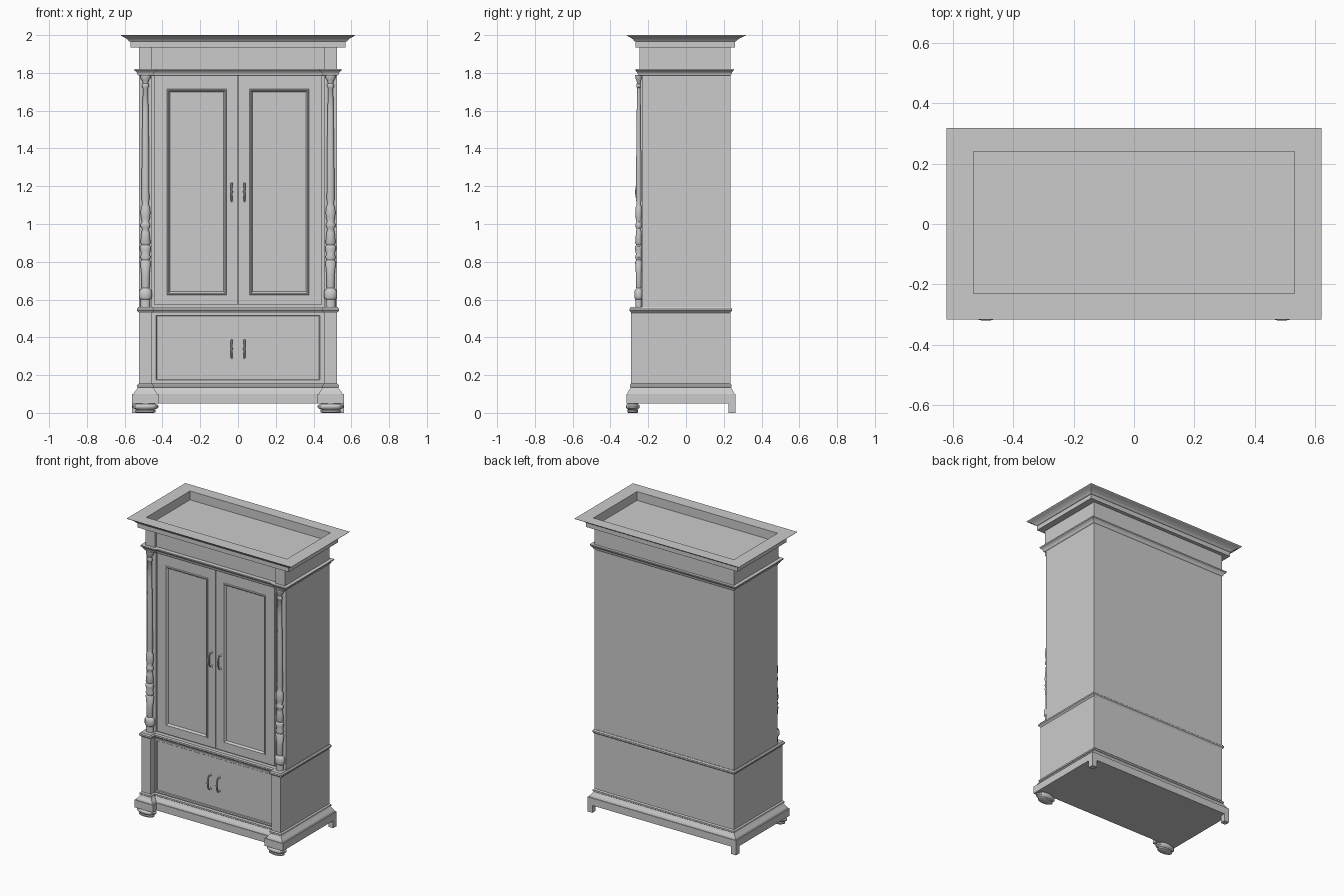
import bpy, bmesh, math

if "Cube" in bpy.data.objects:
    bpy.data.objects.remove(bpy.data.objects["Cube"])


def finish(name, bm, smooth=False):
    bmesh.ops.recalc_face_normals(bm, faces=bm.faces)
    me = bpy.data.meshes.new(name)
    bm.to_mesh(me)
    bm.free()
    ob = bpy.data.objects.new(name, me)
    bpy.context.collection.objects.link(ob)
    if smooth:
        bpy.ops.object.select_all(action='DESELECT')
        ob.select_set(True)
        bpy.context.view_layer.objects.active = ob
        bpy.ops.object.shade_smooth_by_angle(angle=math.radians(40))
    return ob


def loft(name, loops, smooth=False):
    """Skin a list of equal-length point loops and cap both ends."""
    bm = bmesh.new()
    rings = [[bm.verts.new(p) for p in loop] for loop in loops]
    n = len(rings[0])
    for a, b in zip(rings, rings[1:]):
        for i in range(n):
            j = (i + 1) % n
            bm.faces.new((a[i], a[j], b[j], b[i]))
    bm.faces.new(rings[0])
    bm.faces.new(rings[-1])
    return finish(name, bm, smooth)


def broken_front(name, profile, yf, yr):
    """Stack (z, offset) outlines whose centre is set back between two corner piers."""
    loops = []
    for z, o in profile:
        d = 0.75 * o
        hx, px, f, r, b = 0.525 + o, 0.455 - o, yf - d, yr - d, 0.235 + d
        plan = [(-hx, f), (-px, f), (-px, r), (px, r), (px, f), (hx, f), (hx, b), (-hx, b)]
        loops.append([(x, y, z) for x, y in plan])
    return loft(name, loops)


def panel(name, x0, x1, z0, z1, steps):
    """Front panel from (y, inset left, inset right, inset bottom, inset top) steps."""
    return loft(name, [[(x0 + l, y, z0 + b), (x1 - r, y, z0 + b),
                        (x1 - r, y, z1 - t), (x0 + l, y, z1 - t)]
                       for y, l, r, b, t in steps])


def turned(name, profile, cx, cy, squash, sides):
    """Turned part, flattened in y."""
    return loft(name, [[(cx + r * math.cos(2 * math.pi * (i + .5) / sides),
                         cy + squash * r * math.sin(2 * math.pi * (i + .5) / sides), z)
                        for i in range(sides)] for z, r in profile], True)


def box(name, x0, x1, y0, y1, z0, z1):
    return loft(name, [[(x0, y0, z), (x1, y0, z), (x1, y1, z), (x0, y1, z)] for z in (z0, z1)])


# lower case, from plinth to waist moulding
LF, LR = -0.29, -0.25
broken_front("plinth", [(.05, .035), (.10, .035)], LF, LR)
broken_front("base_moulding", [(.10, .028), (.112, .022), (.122, .014), (.135, .005),
                               (.138, .009), (.148, .009), (.155, .0)], LF, LR)
broken_front("lower_case", [(.15, 0), (.535, 0)], LF, LR)
broken_front("waist_moulding", [(.53, 0), (.537, .006), (.541, .011), (.551, .011),
                                (.555, .006), (.56, .004)], LF, LR)

# upper case, its moulding and the frieze
broken_front("upper_case", [(.558, 0), (1.79, 0)], -0.234, -0.226)
broken_front("upper_moulding", [(1.785, 0), (1.79, .006), (1.797, .008), (1.803, .012),
                                (1.812, .023), (1.82, .024)], -0.25, -0.24)
broken_front("frieze", [(1.818, 0), (1.937, 0)], -0.245, -0.228)

# cornice with the sunk top
cornice = [(1.935, .57, -.268, .26), (1.965, .57, -.268, .26), (1.967, .576, -.272, .265),
           (1.977, .585, -.28, .275), (1.987, .599, -.294, .292), (1.996, .617, -.31, .313),
           (2.0, .62, -.315, .318), (2.0, .53, -.23, .24), (1.94, .53, -.23, .24)]
loft("cornice", [[(-x, f, z), (x, f, z), (x, b, z), (-x, b, z)] for z, x, f, b in cornice])


def handle(name, x, y, zc):
    """Bow handle on two small back plates."""
    path = [(0, -.048), (-.014, -.044), (-.022, -.028), (-.024, 0),
            (-.022, .028), (-.014, .044), (0, .048)]
    loops = []
    for i, (dy, dz) in enumerate(path):
        p, q = path[max(i - 1, 0)], path[min(i + 1, len(path) - 1)]
        ty, tz = q[0] - p[0], q[1] - p[1]
        ln = math.hypot(ty, tz)
        ny, nz = -tz / ln, ty / ln
        r = .0065 if i == 3 else .0045
        loops.append([(x + r * math.cos(a), y + dy + ny * r * math.sin(a),
                       zc + dz + nz * r * math.sin(a))
                      for a in [k * math.pi / 4 for k in range(8)]])
    loft(name, loops, True)
    for tag, dz in (("lower", -.046), ("upper", .046)):
        loft(name + "_plate_" + tag,
             [[(x + r * math.cos(k * math.pi / 5), yy, zc + dz + r * math.sin(k * math.pi / 5))
               for k in range(10)]
              for yy, r in ((y + .003, .011), (y - .003, .011), (y - .006, .006))], True)


# drawer front
panel("drawer_front", -.445, .445, .163, .528,
      [(-.245, 0, 0, 0, 0), (-.257, 0, 0, 0, 0), (-.257, .012, .012, .012, .012),
       (-.253, .015, .015, .015, .015)])

column = [(.556, .026), (.60, .026), (.604, .031), (.612, .035), (.642, .035), (.652, .029),
          (.66, .019), (.668, .022), (.73, .022), (.80, .029), (.81, .022), (.825, .029),
          (.84, .022), (.865, .029), (.882, .029), (.89, .021), (.90, .028), (.955, .022),
          (.975, .018), (.985, .026), (1.0, .026), (1.01, .019), (1.03, .024), (1.06, .027),
          (1.09, .024), (1.105, .017), (1.13, .021), (1.35, .02), (1.60, .016), (1.72, .014),
          (1.725, .019), (1.74, .019), (1.745, .014), (1.76, .018), (1.772, .027), (1.79, .028)]
foot = [(0, .045), (.004, .055), (.012, .056), (.016, .048), (.02, .056), (.027, .069),
        (.036, .071), (.043, .064), (.047, .052), (.052, .052)]

for side, s in (("left", -1), ("right", 1)):
    # door with moulded, sunk panel
    x0, x1 = sorted((s * .0015, s * .443))
    ins = (.066, .0585) if s < 0 else (.0585, .066)

    def step(y, d):
        return (y, ins[0] + d, ins[1] + d, .055 + d, .07 + d)
    panel(side + "_door", x0, x1, .57, 1.785,
          [(-.22, 0, 0, 0, 0), (-.24, 0, 0, 0, 0), step(-.24, 0), step(-.246, .003),
           step(-.246, .008), step(-.236, .015), step(-.233, .017)])
    handle(side + "_door_handle", s * .034, -.24, 1.17)
    handle(side + "_drawer_handle", s * .034, -.254, .34)
    # turned column and feet
    turned(side + "_column", column, s * .49, -.25, .7, 12)
    turned(side + "_front_foot", foot, s * .49, -.282, .53, 16)
    fx = sorted((s * .523, s * .56))
    box(side + "_back_foot", fx[0], fx[1], .225, .261, 0, .052)
